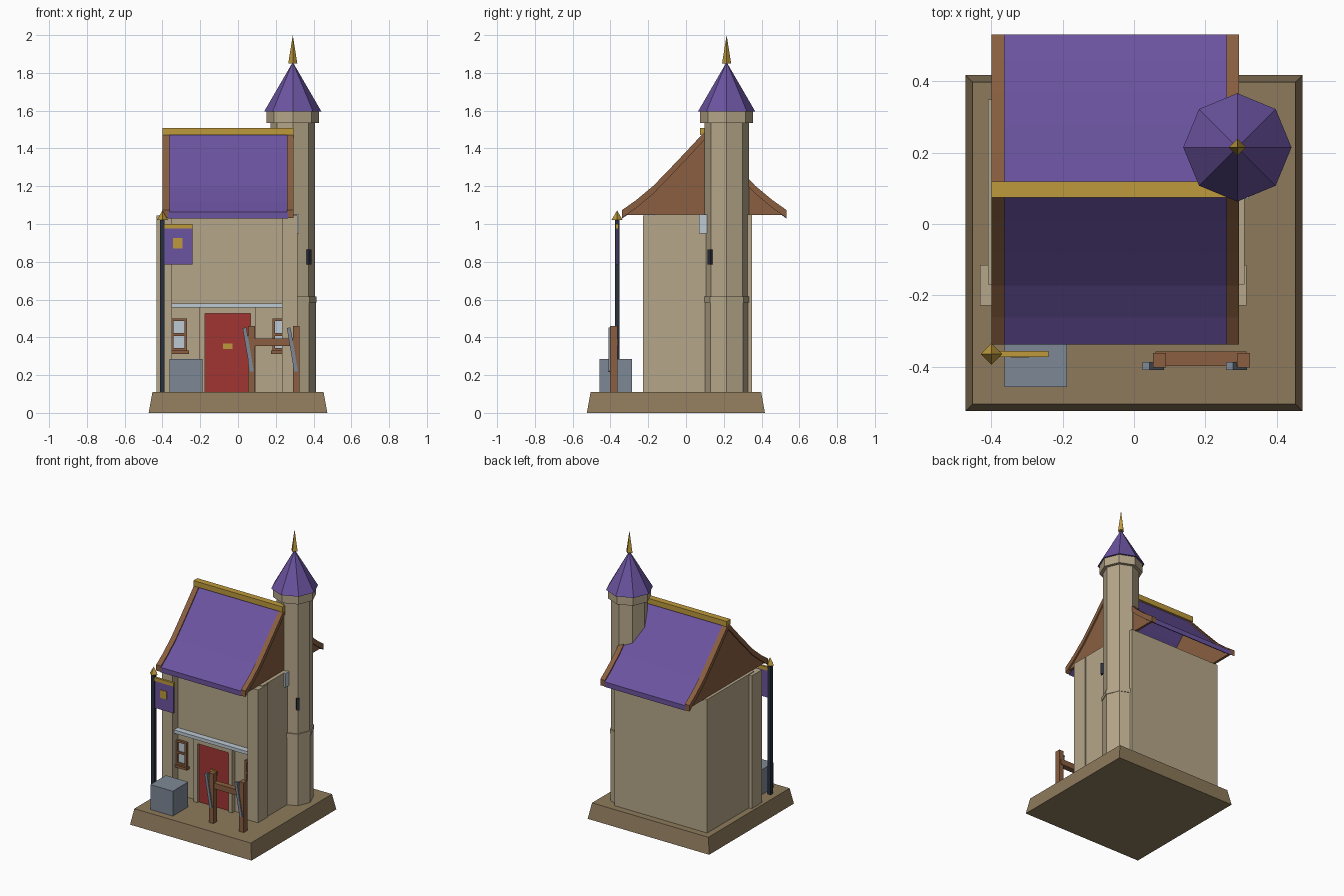
import bpy, bmesh, math
from mathutils import Matrix, Vector

cube = bpy.data.objects.get("Cube")
if cube:
    bpy.data.objects.remove(cube, do_unlink=True)


def material(name, r, g, b):
    lin = [(c / 255) ** 2.2 for c in (r, g, b)] + [1.0]
    m = bpy.data.materials.new(name)
    m.use_nodes = True
    m.diffuse_color = lin
    bsdf = next(n for n in m.node_tree.nodes if n.type == 'BSDF_PRINCIPLED')
    bsdf.inputs["Base Color"].default_value = lin
    return m


STONE = material("wall_stone", 180, 165, 136)
EARTH = material("base_earth", 140, 121, 92)
PURPLE = material("roof_purple", 106, 84, 158)
WOOD = material("wood_brown", 136, 95, 66)
GOLD = material("gold", 188, 152, 62)
RED = material("door_red", 160, 56, 53)
STEEL = material("steel_grey", 125, 135, 148)
PALE = material("pale_blue", 188, 200, 210)
DARK = material("dark_iron", 45, 50, 62)


def finish(name, bm, mat):
    bmesh.ops.recalc_face_normals(bm, faces=bm.faces)
    me = bpy.data.meshes.new(name)
    bm.to_mesh(me)
    bm.free()
    me.materials.append(mat)
    ob = bpy.data.objects.new(name, me)
    bpy.context.collection.objects.link(ob)
    return ob


def box(name, mat, x, y, z, taper=0.0):
    """Box from (min, max) ranges; taper insets the top."""
    bm = bmesh.new()
    bmesh.ops.create_cube(bm, size=1)
    for v in bm.verts:
        k = taper if v.co.z > 0 else 0
        v.co = Vector((x[1] - k if v.co.x > 0 else x[0] + k,
                       y[1] - k if v.co.y > 0 else y[0] + k,
                       z[1] if v.co.z > 0 else z[0]))
    return finish(name, bm, mat)


def tilted(name, mat, size, loc, angle, axis):
    bm = bmesh.new()
    bmesh.ops.create_cube(bm, size=1)
    bmesh.ops.scale(bm, vec=size, verts=bm.verts)
    bm.transform(Matrix.Translation(loc) @ Matrix.Rotation(angle, 4, axis))
    return finish(name, bm, mat)


def cone(name, mat, sides, r0, r1, x, y, z):
    bm = bmesh.new()
    bmesh.ops.create_cone(bm, cap_ends=True, segments=sides, radius1=r0,
                          radius2=r1, depth=z[1] - z[0])
    bm.transform(Matrix.Translation((x, y, (z[0] + z[1]) / 2)))
    bmesh.ops.remove_doubles(bm, verts=bm.verts, dist=0.0001)
    return finish(name, bm, mat)


def prism_x(name, mat, outline, x):
    """Extrude a (y, z) outline along x."""
    bm = bmesh.new()
    face = bm.faces.new([bm.verts.new((x[0], y, z)) for y, z in outline])
    ext = bmesh.ops.extrude_face_region(bm, geom=[face])
    new = [v for v in ext["geom"] if isinstance(v, bmesh.types.BMVert)]
    bmesh.ops.translate(bm, vec=(x[1] - x[0], 0, 0), verts=new)
    return finish(name, bm, mat)


# Ground plinth
box("base_plinth", EARTH, (-.473, .473), (-.525, .418), (0, .11), .02)

# House walls and front corner piers
box("house_wall", STONE, (-.41, .31), (-.17, .35), (.1, 1.05))
for side, x in (("right", (-.432, -.35)), ("left", (.232, .316))):
    box(side + "_corner_pier", STONE, x, (-.228, -.115), (.1, 1.045))
box("wall_bracket", PALE, (.3, .322), (.07, .11), (.95, 1.05))

# Swept roof: distance from the ridge and height, used on both slopes
RIDGE = .097
CURVE = [(.435, 1.072), (.36, 1.125), (.27, 1.2), (.18, 1.293), (.09, 1.388), (0, 1.485)]


def both_slopes(lift):
    front = [(RIDGE - d, z + lift) for d, z in CURVE]
    back = [(RIDGE + d, z + lift) for d, z in reversed(CURVE[:-1])]
    return front + back


def roof_shell(name, mat, x, lift, depth):
    outline = both_slopes(lift) + both_slopes(lift - depth)[::-1]
    return prism_x(name, mat, outline, x)


roof_shell("roof_slopes", PURPLE, (-.37, .265), -.008, .035)
for side, x, gx in (("right", (-.4, -.363), (-.39, -.372)),
                    ("left", (.26, .295), (.268, .285))):
    roof_shell(side + "_roof_trim", WOOD, x, .002, .042)
    gable = both_slopes(-.02)
    gable = [(RIDGE - .43, 1.048)] + gable[1:-1] + [(RIDGE + .43, 1.048)]
    prism_x(side + "_gable", WOOD, gable, gx)
box("roof_ridge", GOLD, (-.4, .295), (RIDGE - .022, RIDGE + .022), (1.47, 1.508))

# Doorway
DOOR = -.055
box("door", RED, (DOOR - .122, DOOR + .122), (-.185, -.16), (.1, .527))
for side, s in (("right", -1), ("left", 1)):
    xs = sorted((DOOR + s * .12, DOOR + s * .15))
    box(side + "_door_jamb", STONE, xs, (-.2, -.16), (.1, .56))
box("door_lintel", STONE, (DOOR - .15, DOOR + .15), (-.2, -.16), (.525, .56))
box("door_plate", GOLD, (DOOR - .025, DOOR + .025), (-.192, -.183), (.337, .368))
box("front_ledge", PALE, (-.352, .235), (-.212, -.16), (.557, .58))

# Front windows
for side, x in (("right", -.312), ("left", .226)):
    box(side + "_window_glass", PALE, (x - .035, x + .035), (-.177, -.165), (.335, .495))
    for dx in (-.036, .036):
        box(side + "_window_stile", WOOD, (x + dx - .007, x + dx + .007), (-.188, -.165), (.33, .5))
    for z in (.337, .415, .493):
        box(side + "_window_rail", WOOD, (x - .043, x + .043), (-.186, -.165), (z - .007, z + .007))
    box(side + "_window_sill", WOOD, (x - .052, x + .052), (-.2, -.165), (.313, .33))

# Octagonal tower
TX, TY = .29, .215
cone("tower_lower", STONE, 8, .122, .122, TX, TY, (.1, .6))
cone("tower_band", STONE, 8, .126, .126, TX, TY, (.585, .615))
cone("tower_upper", STONE, 8, .118, .118, TX, TY, (.6, 1.56))
cone("tower_collar", STONE, 8, .14, .14, TX, TY, (1.535, 1.6))
cone("tower_roof", PURPLE, 8, .152, .004, TX, TY, (1.595, 1.85))
cone("tower_finial", GOLD, 4, .024, 0, TX, TY, (1.85, 2))
tilted("tower_slit", DARK, (.025, .02, .08), (TX + .084, TY - .084, .825), -math.pi / 4, 'Z')

# Banner on its pole
PX, PY = -.4, -.365
box("banner_pole", DARK, (PX - .012, PX + .012), (PY - .012, PY + .012), (.1, 1.02))
cone("pole_finial", GOLD, 4, .03, 0, PX, PY, (1.02, 1.072))
box("banner_bar", GOLD, (PX, -.24), (PY - .008, PY + .008), (.975, 1))
box("banner_cloth", PURPLE, (PX + .01, -.242), (PY - .005, PY + .005), (.785, .976))
box("banner_emblem", GOLD, (-.345, -.295), (PY - .009, PY - .002), (.87, .925))

# Crate
box("crate", STEEL, (-.363, -.188), (-.457, -.285), (.1, .285))

# Weapon rack
box("rack_crossbar", WOOD, (.06, .315), (-.398, -.358), (.355, .395))
for side, x, bx in (("right", .072, .054), ("left", .308, .288)):
    box(side + "_rack_post", WOOD, (x - .018, x + .018), (-.402, -.362), (.1, .46))
    tilted(side + "_rack_blade", STEEL, (.02, .022, .235), (bx, -.398, .335), -.17, 'Y')
